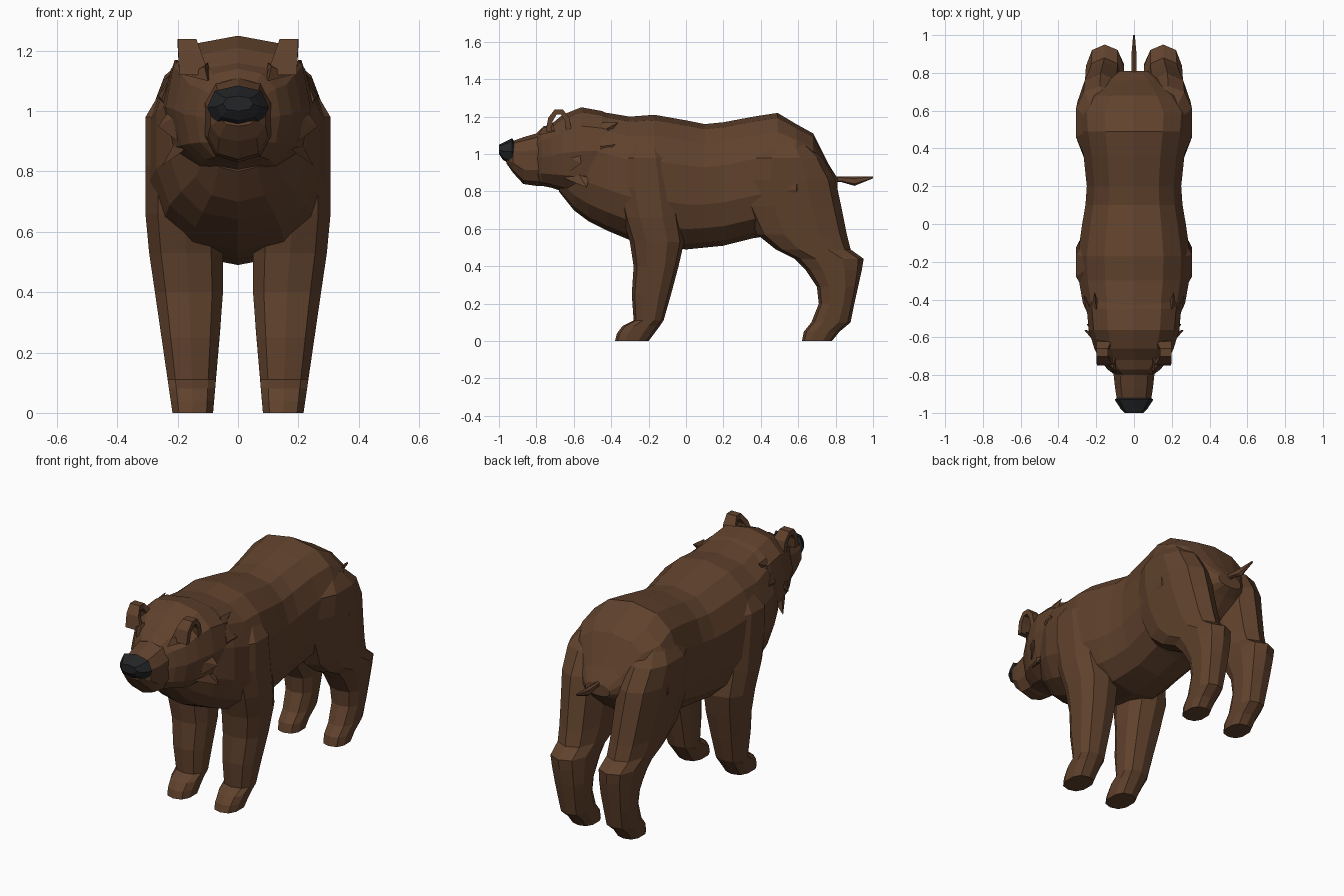
import bpy, bmesh
from math import cos, sin, pi
from mathutils import Vector

cube = bpy.data.objects.get("Cube")
if cube:
    bpy.data.objects.remove(cube)


def material(name, rgb):
    mat = bpy.data.materials.new(name)
    mat.use_nodes = True
    mat.diffuse_color = (*rgb, 1)
    mat.node_tree.nodes["Principled BSDF"].inputs["Base Color"].default_value = (*rgb, 1)
    return mat


FUR = material("brown fur", (0.118, 0.054, 0.026))
NOSE = material("black nose", (0.017, 0.018, 0.02))


def loft(name, rings, mat=FUR, mirror=False):
    """Skin a list of equal point rings, with closed ends."""
    bm = bmesh.new()
    rows = [[bm.verts.new(point) for point in ring] for ring in rings]
    for near, far in zip(rows, rows[1:]):
        for i in range(len(near)):
            bm.faces.new((near[i - 1], near[i], far[i], far[i - 1]))
    bm.faces.new(rows[0])
    bm.faces.new(rows[-1])
    bmesh.ops.remove_doubles(bm, verts=bm.verts, dist=0.001)
    bmesh.ops.recalc_face_normals(bm, faces=bm.faces)
    mesh = bpy.data.meshes.new(name)
    bm.to_mesh(mesh)
    bm.free()
    mesh.materials.append(mat)
    obj = bpy.data.objects.new(name, mesh)
    bpy.context.collection.objects.link(obj)
    if mirror:
        obj.modifiers.new("Mirror", "MIRROR").use_mirror_merge = False


def outline(sides):
    """Unit outline, a little squarer than a circle."""
    def square_off(value):
        return abs(value) ** 0.8 * (1 if value > 0 else -1)

    angles = [2 * pi * i / sides + pi / 2 for i in range(sides)]
    return [(square_off(cos(a)), square_off(sin(a))) for a in angles]


def along_y(sections, sides):
    """Sections are (y, half width, bottom, top)."""
    return [[(width * c, y, (low + high) / 2 + (high - low) / 2 * s)
             for c, s in outline(sides)] for y, width, low, high in sections]


def body_width(y):
    """Wide shoulders and hips, a waist, and a taper to both ends."""
    waist = 0.28 + 0.025 * cos(2 * pi * (y + 0.2) / 0.8)
    return waist * min(1, 2.6 * (y + 0.86), 4 * (0.88 - y))


def leg(name, foot_width, flare, gap, sections):
    """Sections are (z, front, back); the width follows from the height."""
    rings = []
    for z, front, back in sections:
        inner = max(gap, 0.08 - 0.09 * z)
        outer = min(0.312, foot_width + flare * z, 0.9 - 0.6 * z)
        rings.append([((inner + outer) / 2 + (outer - inner) / 2 * c,
                       (front + back) / 2 + (back - front) / 2 * s, z)
                      for c, s in outline(10)])
    loft(name, rings, mirror=True)


def tuft(name, base, tip, spread):
    """Pointed wedge of fur, mirrored to both sides."""
    base, tip, spread = Vector(base), Vector(tip), Vector(spread)
    thick = spread.cross(tip - base).normalized() * 0.025
    loft(name, [[base + spread, base + thick, base - spread, base - thick], [tip] * 4],
         mirror=True)


# Body, from the throat to the rump
back_and_belly = [
    (-0.68, 0.8, 1.16), (-0.6, 0.7, 1.22), (-0.52, 0.64, 1.23), (-0.42, 0.59, 1.22),
    (-0.3, 0.54, 1.2), (-0.17, 0.51, 1.21), (0, 0.49, 1.18), (0.1, 0.5, 1.16),
    (0.2, 0.51, 1.17), (0.36, 0.55, 1.2), (0.49, 0.57, 1.22), (0.59, 0.62, 1.16),
    (0.68, 0.68, 1.11), (0.76, 0.76, 0.95), (0.81, 0.8, 0.87)]
loft("body", along_y([(y, body_width(y), low, high) for y, low, high in back_and_belly], 14))

# Head with its ruff, muzzle and nose
loft("head", along_y([
    (-0.8, 0.1, 0.84, 1.11), (-0.77, 0.14, 0.83, 1.14), (-0.72, 0.18, 0.82, 1.16),
    (-0.66, 0.21, 0.8, 1.21), (-0.56, 0.24, 0.78, 1.25), (-0.45, 0.25, 0.8, 1.23),
    (-0.38, 0.245, 0.82, 1.2)], 12))
loft("muzzle", along_y([
    (-0.96, 0.06, 0.95, 1.03), (-0.925, 0.095, 0.9, 1.07), (-0.87, 0.104, 0.84, 1.09),
    (-0.8, 0.112, 0.83, 1.11), (-0.72, 0.12, 0.83, 1.14)], 10))
loft("nose", along_y([
    (-1, 0.05, 1, 1.05), (-0.98, 0.07, 0.97, 1.06), (-0.93, 0.102, 0.94, 1.085),
    (-0.92, 0.09, 0.96, 1.07)], 8), NOSE)

# Front legs with paws
leg("front_leg", 0.22, 0.15, 0.045, [
    (0, -0.38, -0.2), (0.04, -0.37, -0.17), (0.08, -0.34, -0.14), (0.11, -0.28, -0.12),
    (0.25, -0.29, -0.08), (0.4, -0.28, -0.04), (0.53, -0.3, -0.01), (0.66, -0.34, -0.03),
    (0.82, -0.38, -0.04), (0.98, -0.37, -0.07), (1.06, -0.3, -0.12)])

# Hind legs with paw, hock and thigh
leg("hind_leg", 0.21, 0.11, 0.05, [
    (0, 0.62, 0.78), (0.05, 0.63, 0.82), (0.1, 0.67, 0.88), (0.2, 0.71, 0.9),
    (0.29, 0.7, 0.92), (0.38, 0.64, 0.94), (0.44, 0.58, 0.95), (0.49, 0.48, 0.88),
    (0.57, 0.38, 0.86), (0.72, 0.31, 0.83), (0.86, 0.3, 0.8), (0.98, 0.34, 0.73),
    (1.06, 0.42, 0.64)])

# Tail blade
loft("tail", along_y([
    (0.76, 0.012, 0.85, 0.88), (0.83, 0.014, 0.85, 0.88), (0.9, 0.015, 0.83, 0.88),
    (1, 0.005, 0.87, 0.88)], 6))

# Ears: straps arching back over an open gap, narrowing to the top
ear_rings = []
for step in range(6):
    angle = pi * (1 - step / 5)
    spoke = Vector((0, cos(angle), sin(angle)))
    middle = Vector((0.145 + 0.025 * spoke.z, -0.68 + 0.055 * spoke.y, 1.12 + 0.11 * spoke.z))
    across, out = Vector((0.05 - 0.02 * spoke.z, 0, 0)), spoke * 0.015
    ear_rings.append([middle + across + out, middle - across + out,
                      middle - across - out, middle + across - out])
loft("ear", ear_rings, mirror=True)

# Brow ridges
tuft("brow", (0.1, -0.75, 1.13), (0.18, -0.7, 1.12), (0, 0.04, 0.03))

# Fur points on the cheeks and the ruff behind the ears
tuft("cheek_tuft_low", (0.18, -0.58, 0.9), (0.25, -0.53, 0.82), (0, 0.07, 0.03))
tuft("cheek_tuft_middle", (0.2, -0.6, 0.97), (0.265, -0.56, 0.95), (0, 0.03, 0.07))
tuft("ruff_tuft_top", (0.2, -0.45, 1.12), (0.21, -0.36, 1.17), (0, 0, 0.05))
tuft("ruff_tuft_side", (0.23, -0.45, 1.04), (0.265, -0.38, 1.05), (0, 0, 0.06))
